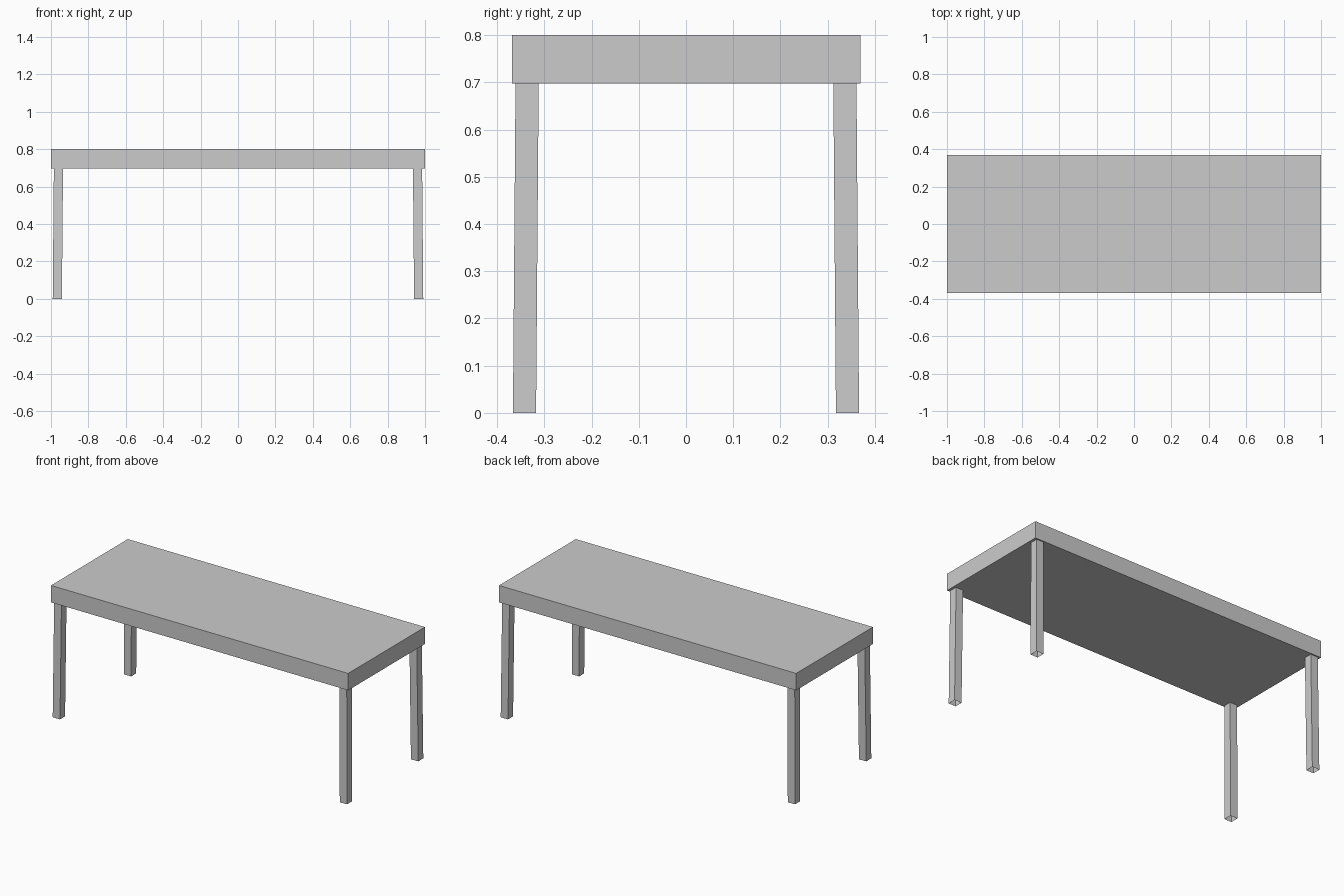
import bpy
import bmesh

if "Cube" in bpy.data.objects:
    bpy.data.objects.remove(bpy.data.objects["Cube"])

TOP_Z, UNDER_Z = 0.80, 0.697
HALF_X, HALF_Y = 1.0, 0.369
LEG = 0.049  # leg thickness


def make_object(name, bm):
    bmesh.ops.recalc_face_normals(bm, faces=bm.faces)
    mesh = bpy.data.meshes.new(name)
    bm.to_mesh(mesh)
    bm.free()
    obj = bpy.data.objects.new(name, mesh)
    bpy.context.collection.objects.link(obj)
    return obj


# Thick slab top
bm = bmesh.new()
bmesh.ops.create_cube(bm, size=1)
for v in bm.verts:
    v.co.x *= 2 * HALF_X
    v.co.y *= 2 * HALF_Y
    v.co.z = TOP_Z if v.co.z > 0 else UNDER_Z
make_object("table_top", bm)


# Square legs, splayed slightly outwards and hollow at the foot
def make_leg(name, sx, sy):
    bm = bmesh.new()
    bmesh.ops.create_cube(bm, size=1)
    for v in bm.verts:
        upper = v.co.z > 0
        cx, cy = (0.960, 0.3365) if upper else (0.966, 0.342)
        v.co.x = sx * cx + v.co.x * LEG
        v.co.y = sy * cy + v.co.y * LEG
        v.co.z = UNDER_Z if upper else 0.0
    bm.normal_update()
    ends = [f for f in bm.faces if abs(f.normal.z) > 0.9]
    bmesh.ops.delete(bm, geom=ends, context='FACES_ONLY')
    make_object(name, bm)


for y_name, sy in (("front", -1), ("back", 1)):
    for x_name, sx in (("left", -1), ("right", 1)):
        make_leg(f"{y_name}_{x_name}_leg", sx, sy)
